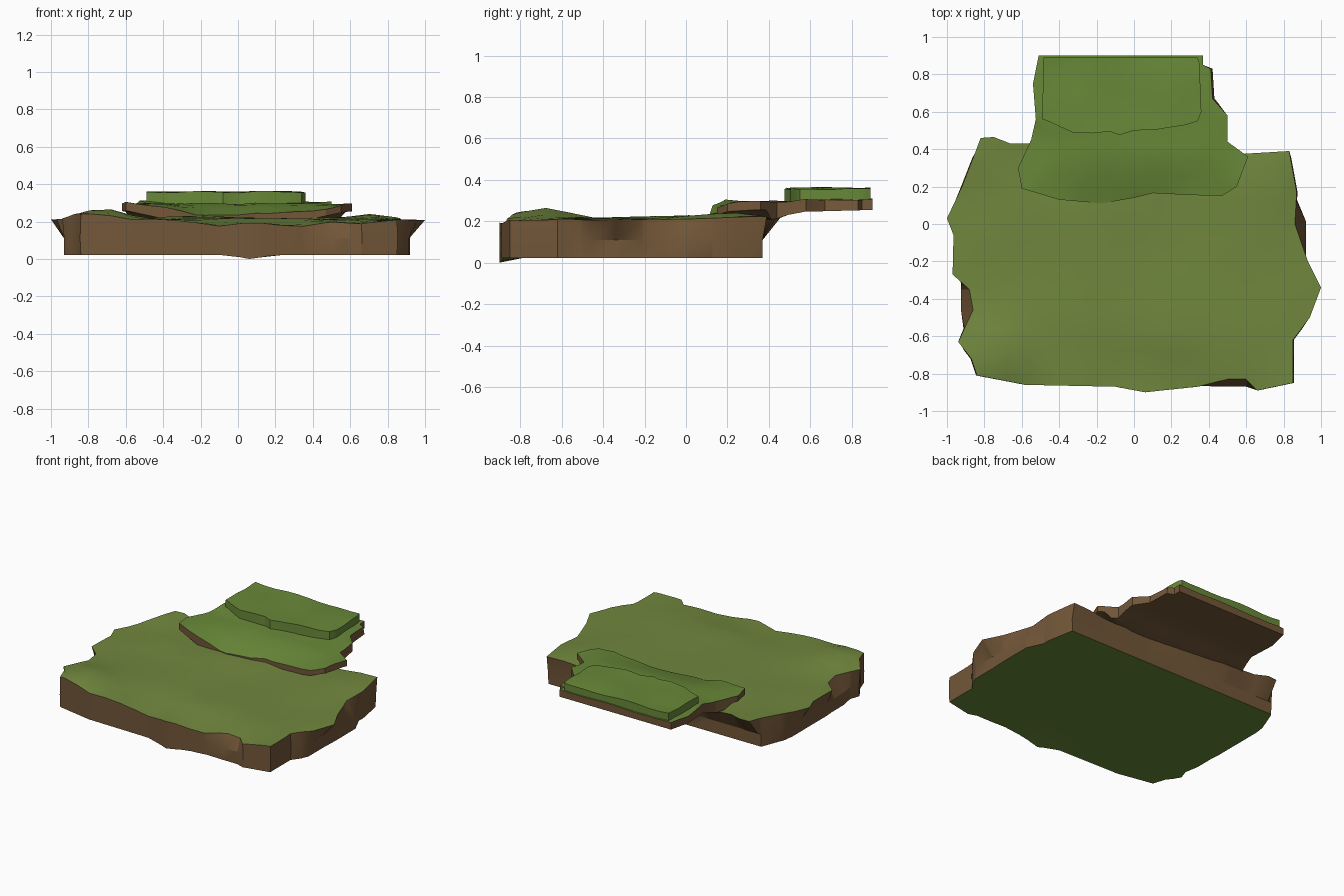
import bpy, bmesh, math
from mathutils import Vector, noise

if "Cube" in bpy.data.objects:
    bpy.data.objects.remove(bpy.data.objects["Cube"])


def material(name, rgb):
    m = bpy.data.materials.new(name)
    m.diffuse_color = (*rgb, 1)
    m.use_nodes = True
    m.node_tree.nodes["Principled BSDF"].inputs["Base Color"].default_value = m.diffuse_color
    return m


GRASS = material("grass", (0.14, 0.25, 0.04))
MEADOW = material("meadow", (0.165, 0.245, 0.048))
EARTH = material("earth", (0.17, 0.095, 0.04))


def bump(x, y, cx, cy, rx, ry, h):
    return h * math.exp(-((x - cx) / rx) ** 2 - ((y - cy) / ry) ** 2)


def rough(x, y, amp, freq=5):
    return amp * noise.noise(Vector((x * freq, y * freq, 0.3)))


def lerp(v, pts):
    """Piecewise linear height profile."""
    for (a, p), (b, q) in zip(pts, pts[1:]):
        if v <= b:
            return p + (q - p) * max(0, (v - a) / (b - a))
    return pts[-1][1]


def terrain_slab(name, outline, top, bottom, mats, step, mid=None):
    """Outline cut into a grid, thickened, with shaped top and bottom.
    mats = (top, side, underside)"""
    bm = bmesh.new()
    bm.faces.new([bm.verts.new((x, y, 0)) for x, y in outline])
    for axis in (Vector((1, 0, 0)), Vector((0, 1, 0))):
        for i in range(-12, 13):
            bmesh.ops.bisect_plane(bm, geom=bm.verts[:] + bm.edges[:] + bm.faces[:],
                                   plane_co=axis * (i * step + 0.013), plane_no=axis)
    res = bmesh.ops.extrude_face_region(bm, geom=bm.faces[:], use_keep_orig=True)
    upper = {g for g in res["geom"] if isinstance(g, bmesh.types.BMVert)}
    caps = {g for g in res["geom"] if isinstance(g, bmesh.types.BMFace)}
    for v in bm.verts:
        x, y, _ = v.co
        v.co = (x, y, top(x, y)) if v in upper else bottom(x, y)
    bmesh.ops.recalc_face_normals(bm, faces=bm.faces[:])
    for f in bm.faces:
        n_up = sum(v in upper for v in f.verts)
        f.material_index = 0 if f in caps or n_up == len(f.verts) else 2 if n_up == 0 else 1
    # extra band around the walls
    if mid:
        z, shape = mid
        cut = bmesh.ops.bisect_plane(bm, geom=bm.verts[:] + bm.edges[:] + bm.faces[:],
                                     plane_co=(0, 0, z), plane_no=(0, 0, 1))["geom_cut"]
        for v in cut:
            if isinstance(v, bmesh.types.BMVert):
                v.co = shape(v.co)
    me = bpy.data.meshes.new(name)
    bm.to_mesh(me)
    bm.free()
    ob = bpy.data.objects.new(name, me)
    bpy.context.collection.objects.link(ob)
    for m in mats:
        me.materials.append(m)
    bpy.ops.object.select_all(action='DESELECT')
    ob.select_set(True)
    bpy.context.view_layer.objects.active = ob
    bpy.ops.object.shade_smooth_by_angle(angle=math.radians(25))
    return ob


# Large ground slab
ground = [(-.82, .46), (-.85, .38), (-.92, .2), (-1, .03), (-.965, -.06), (-.97, -.27),
          (-.88, -.35), (-.86, -.46), (-.94, -.63), (-.87, -.72), (-.84, -.81), (-.58, -.86),
          (-.1, -.87), (.06, -.9), (.15, -.89), (.34, -.87), (.5, -.83), (.6, -.83), (.66, -.89),
          (.85, -.85), (.85, -.62), (.94, -.5), (1, -.34), (.93, -.2), (.86, 0),
          (.87, .17), (.83, .39), (.58, .375), (.2, .37), (-.45, .43), (-.66, .43), (-.75, .465)]


def ground_top(x, y):
    front = lerp(x, [(-1, .22), (-.5, .21), (-.25, .195), (-.1, .168), (.1, .19),
                     (.3, .165), (.5, .185), (.85, .2), (1, .21)])
    t = min(1, max(0, (y + .9) / .3))
    z = front + (.212 - front) * t
    return (z + rough(x, y, .013) + bump(x, y, -.72, -.7, .18, .16, .05)
            + bump(x, y, .7, .2, .15, .2, .03) + bump(x, y, -.8, .4, .15, .15, .02)
            + bump(x, y, -.2, .1, .3, .3, .015))


def ground_walls(x, y):
    x = min(max(x, -.93), .915)
    y = min(y, .37)
    if -.5 < y < -.3 and x < -.8:
        x = -.925
    if y < -.8 and .4 < x < .65:
        y = -.87
    if x > .84 and -.25 < y < .05:
        x = .92
    return x, y


def ground_bottom(x, y):
    bx, by = ground_walls(x, y)
    return bx, by, .022 - bump(x, y, .07, -.9, .08, .05, .022)


terrain_slab("ground_slab", ground, ground_top, ground_bottom, (MEADOW, EARTH, GRASS), .115,
             mid=(.11, lambda c: (*ground_walls(c.x * 1.005, c.y), c.z)))

# Middle ledge overhanging the back
ledge = [(-.6, .19), (-.5, .16), (-.4, .13), (-.17, .11), (0, .14), (.1, .165), (.3, .155),
         (.47, .15), (.55, .2), (.61, .36), (.5, .44), (.5, .58), (.42, .67), (.41, .83),
         (.37, .85), (.37, .9), (-.51, .9), (-.54, .75), (-.525, .56), (-.55, .45), (-.62, .3)]


def ledge_top(x, y):
    edge = lerp(x, [(-.62, .305), (-.4, .275), (-.2, .235), (0, .225), (.25, .235),
                    (.5, .265), (.62, .295)])
    t = min(1, max(0, (y - .12) / .3))
    return edge + (.295 - edge) * t + rough(x, y, .01, 8) + bump(x, y, 0, .28, .4, .1, .015) \
        + (.01 if y > .5 else 0)


def ledge_bottom(x, y):
    z = lerp(y, [(.1, .205), (.36, .2), (.45, .215), (.53, .245), (.9, .255)])
    if y < .4:
        z += .055 * min(1, max(0, (abs(x) - .35) / .25))
        return x, y, min(z, ledge_top(x, y) - .02)
    return x + (.01 if .4 < x < .45 else 0), y, z


terrain_slab("middle_ledge", ledge, ledge_top, ledge_bottom, (GRASS, EARTH, EARTH), .08)

# Upper grass cap
cap = [(-.485, .89), (-.49, .56), (-.46, .55), (-.33, .49), (-.22, .485), (-.13, .495),
       (-.08, .475), (0, .5), (.12, .505), (.28, .53), (.34, .55), (.36, .6), (.35, .86), (.34, .89)]
terrain_slab("upper_grass_cap", cap,
             lambda x, y: .357 + rough(x, y, .012, 7) + bump(x, y, .2, .65, .1, .15, .01),
             lambda x, y: (x, y, .275), (GRASS, GRASS, GRASS), .085)
